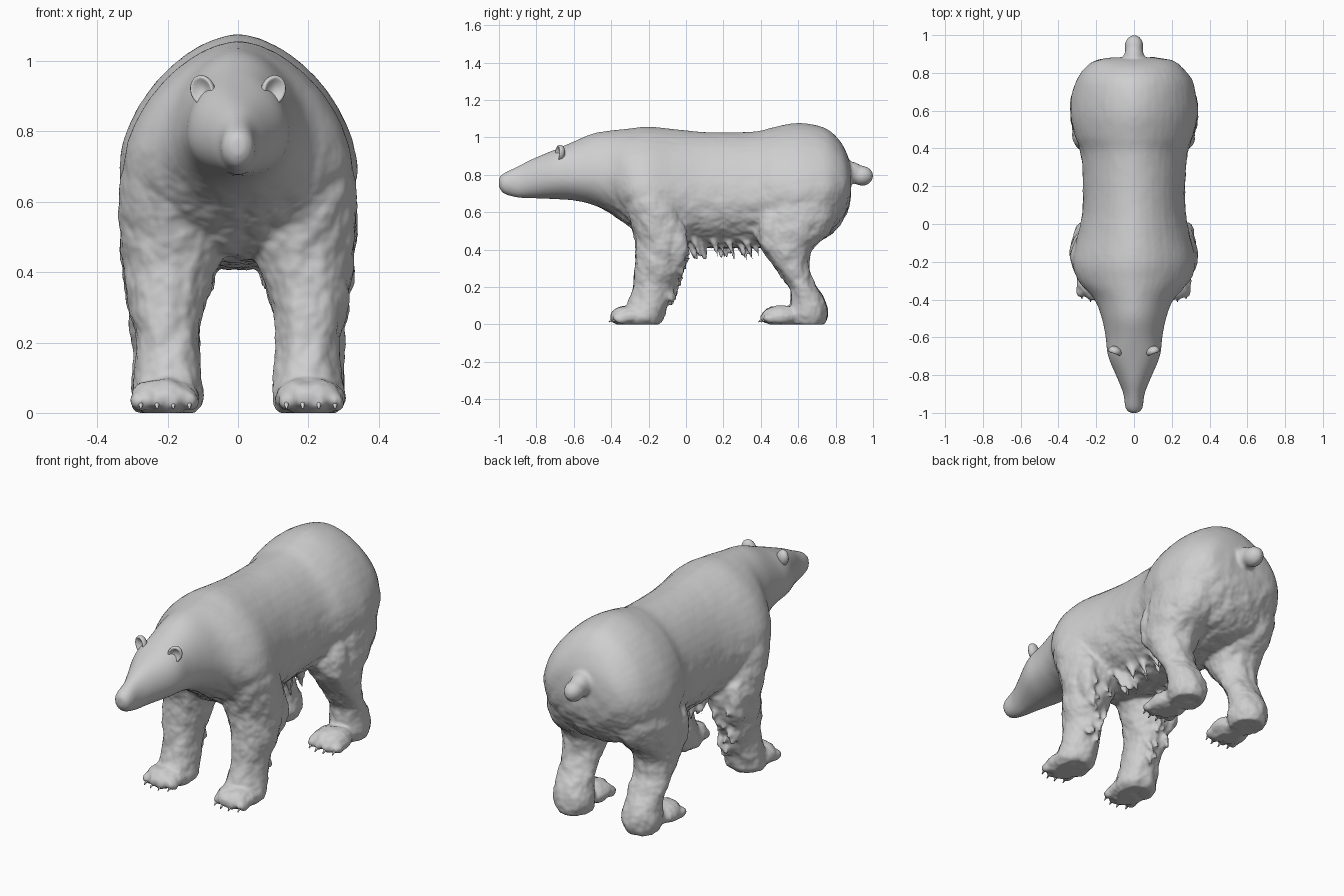
import bpy, bmesh, math, random
from mathutils import Vector, Matrix, noise

if "Cube" in bpy.data.objects:
    bpy.data.objects.remove(bpy.data.objects["Cube"])

random.seed(4)
fur = bpy.data.materials.new("grey fur")
fur.diffuse_color = (0.62, 0.62, 0.62, 1)
fur.use_nodes = True
fur.node_tree.nodes["Principled BSDF"].inputs["Base Color"].default_value = fur.diffuse_color


def catmull(rows, steps):
    """Smoothly resample a list of equal-length number rows."""
    out = []
    for i in range(len(rows) - 1):
        p0, p1 = rows[max(i - 1, 0)], rows[i]
        p2, p3 = rows[i + 1], rows[min(i + 2, len(rows) - 1)]
        for s in range(steps):
            t = s / steps
            out.append([0.5 * (2 * b + (c - a) * t + (2 * a - 5 * b + 4 * c - d) * t * t
                        + (3 * b - a - 3 * c + d) * t ** 3)
                        for a, b, c, d in zip(p0, p1, p2, p3)])
    return out + [list(rows[-1])]


def loft(bm, rings):
    """Skin rings of points and cap both ends."""
    vs = [[bm.verts.new(p) for p in r] for r in rings]
    n = len(vs[0])
    for a, b in zip(vs, vs[1:]):
        for i in range(n):
            bm.faces.new((a[i], a[(i + 1) % n], b[(i + 1) % n], b[i]))
    bm.faces.new(vs[0])
    bm.faces.new(vs[-1])


def blob(bm, centre, radii):
    m = Matrix.Translation(centre) @ Matrix.Diagonal((*radii, 1))
    bmesh.ops.create_uvsphere(bm, u_segments=24, v_segments=16, radius=1, matrix=m)


def spike(bm, base, tip, radius):
    d = Vector(tip) - Vector(base)
    m = Matrix.Translation((Vector(base) + Vector(tip)) / 2) @ d.to_track_quat('Z', 'Y').to_matrix().to_4x4()
    bmesh.ops.create_cone(bm, cap_ends=True, segments=8, radius1=radius,
                          radius2=radius * 0.2, depth=d.length, matrix=m)


def finish(bm, name):
    bmesh.ops.recalc_face_normals(bm, faces=bm.faces)
    me = bpy.data.meshes.new(name)
    bm.to_mesh(me)
    bm.free()
    me.materials.append(fur)
    ob = bpy.data.objects.new(name, me)
    bpy.context.collection.objects.link(ob)
    for p in me.polygons:
        p.use_smooth = True
    return ob


ANG = [2 * math.pi * i / 48 for i in range(48)]


def section(y, w, b, m, t, power):
    """Cross-section whose upper half is a superellipse of the given power."""
    pts = []
    for a in ANG:
        c, s = math.cos(a), math.sin(a)
        e = 2 / power if s > 0 else 1
        x = math.copysign(abs(c) ** e, c)
        pts.append((w * x, y, m + (t - m) * s ** e if s > 0 else m + (m - b) * s))
    return pts


bm = bmesh.new()

# Torso, neck and head: y, half width, bottom, widest height, top, upper roundness
torso = [(-1.0, .02, .735, .76, .785, 2), (-.975, .045, .70, .755, .808, 2),
         (-.9, .056, .678, .755, .845, 2), (-.82, .087, .675, .775, .885, 2),
         (-.7, .137, .67, .79, .935, 2.2), (-.6, .15, .663, .79, .978, 2),
         (-.5, .17, .64, .79, 1.02, 1.9), (-.4, .21, .59, .77, 1.037, 1.8),
         (-.3, .295, .52, .73, 1.048, 1.7), (-.2, .325, .455, .70, 1.057, 1.7),
         (-.05, .295, .425, .68, 1.043, 1.75), (.08, .272, .41, .67, 1.03, 1.85),
         (.25, .272, .41, .67, 1.027, 1.85), (.38, .284, .41, .68, 1.033, 1.8),
         (.47, .315, .415, .70, 1.055, 1.75),
         (.6, .338, .425, .70, 1.077, 1.7), (.74, .315, .455, .71, 1.052, 1.75),
         (.82, .265, .53, .73, .985, 1.85), (.865, .205, .61, .75, .90, 2), (.882, .11, .68, .76, .83, 2)]
loft(bm, [section(*row) for row in catmull(torso, 4)])

# Tail
blob(bm, (0, .94, .795), (.05, .061, .053))
blob(bm, (0, .87, .81), (.056, .085, .062))

# Legs: z, inner x, outer x, front y, back y
front_leg = [(.82, .10, .285, -.29, -.10), (.65, .03, .335, -.33, -.03), (.5, .03, .335, -.285, .015),
             (.4, .06, .324, -.268, .005), (.3, .094, .312, -.275, -.025), (.2, .11, .29, -.285, -.06),
             (.1, .10, .293, -.315, -.10), (.03, .10, .302, -.34, -.12), (0, .12, .285, -.33, -.15)]
hind_leg = [(.78, .12, .31, .46, .80), (.6, .04, .338, .405, .815), (.5, .04, .336, .365, .78),
            (.4, .075, .33, .405, .675), (.3, .105, .315, .475, .66), (.2, .11, .303, .55, .70),
            (.12, .105, .302, .56, .745), (.05, .10, .30, .55, .76), (0, .12, .28, .56, .74)]
claws = bmesh.new()
for side in (-1, 1):
    for rows, paw_y, toe_y in ((front_leg, -.30, -.375), (hind_leg, .51, .425)):
        loft(bm, [[(side * ((x0 + x1) / 2 + (x1 - x0) / 2 * math.cos(a)),
                    (y0 + y1) / 2 + (y1 - y0) / 2 * math.sin(a), z) for a in ANG]
                  for z, x0, x1, y0, y1 in catmull(rows, 4)])
        # Paw and toes
        blob(bm, (side * .205, paw_y, .045), (.10, .105, .055))
        for k in range(4):
            x, back = .138 + k * .046, .016 * abs(k - 1.5)
            blob(bm, (side * x, toe_y + back, .034), (.028, .04, .028))
            spike(claws, (side * x, toe_y + back - .02, .032),
                  (side * x, toe_y + back - .046, .012), .010)

    # Shaggy fringe behind each front leg and along the belly edges
    for i in range(16):
        z = .12 + i * .018
        y = -.082 + (z - .13) * .34
        x = side * random.uniform(.15, .26)
        spike(bm, (x, y - .03, z + .035), (x, y + .018, z - .025), .03)
    for i in range(17):
        y, x = random.uniform(.02, .37), side * random.uniform(.07, .15)
        spike(bm, (x, y - .01, .455), (x * .97, y + .022, random.uniform(.335, .385)), .024)
    # Elbow and knee fur bulges
    blob(bm, (side * .268, -.05, .43), (.05, .06, .13))
    blob(bm, (side * .268, .46, .50), (.055, .07, .13))
finish(claws, "claws")

# Fuse everything into one skin
body = finish(bm, "body")
bpy.context.view_layer.objects.active = body
rm = body.modifiers.new("fuse", 'REMESH')
rm.mode, rm.voxel_size, rm.use_smooth_shade = 'VOXEL', 0.0095, True
sm = body.modifiers.new("soften", 'SMOOTH')
sm.factor, sm.iterations = 0.5, 6
for m in ("fuse", "soften"):
    bpy.ops.object.modifier_apply(modifier=m)

# Shaggy relief on the legs and lower flanks, soles flattened to the ground
me = body.data
normals = [v.normal.copy() for v in me.vertices]
for v, n in zip(me.vertices, normals):
    p = v.co.copy()
    shag = max(.12, min(1, (.85 - p.z) / .3)) * max(0, min(1, (p.y + .55) / .2))
    v.co += n * shag * (.008 * noise.noise(Vector((p.x * 22, p.y * 14, p.z * 16)))
                        + .003 * noise.noise(p * 45))
    v.co.z = max(v.co.z, 0)
if not me.materials:
    me.materials.append(fur)

# Ears: rounded cups dished on the front
bm = bmesh.new()
for side in (-1, 1):
    part = bmesh.new()
    blob(part, (0, 0, 0), (.036, .028, .044))
    for v in part.verts:
        r = math.hypot(v.co.x / .036, v.co.z / .044)
        if v.co.y < 0:
            v.co.y += .032 * max(0, 1 - r * r * 1.3)
    part.transform(Matrix.Translation((side * .1, -.675, .917))
                   @ Matrix.Rotation(side * .35, 4, 'Z') @ Matrix.Rotation(side * .35, 4, 'Y'))
    tmp = bpy.data.meshes.new("tmp")
    part.to_mesh(tmp)
    part.free()
    bm.from_mesh(tmp)
    bpy.data.meshes.remove(tmp)
finish(bm, "ears")
